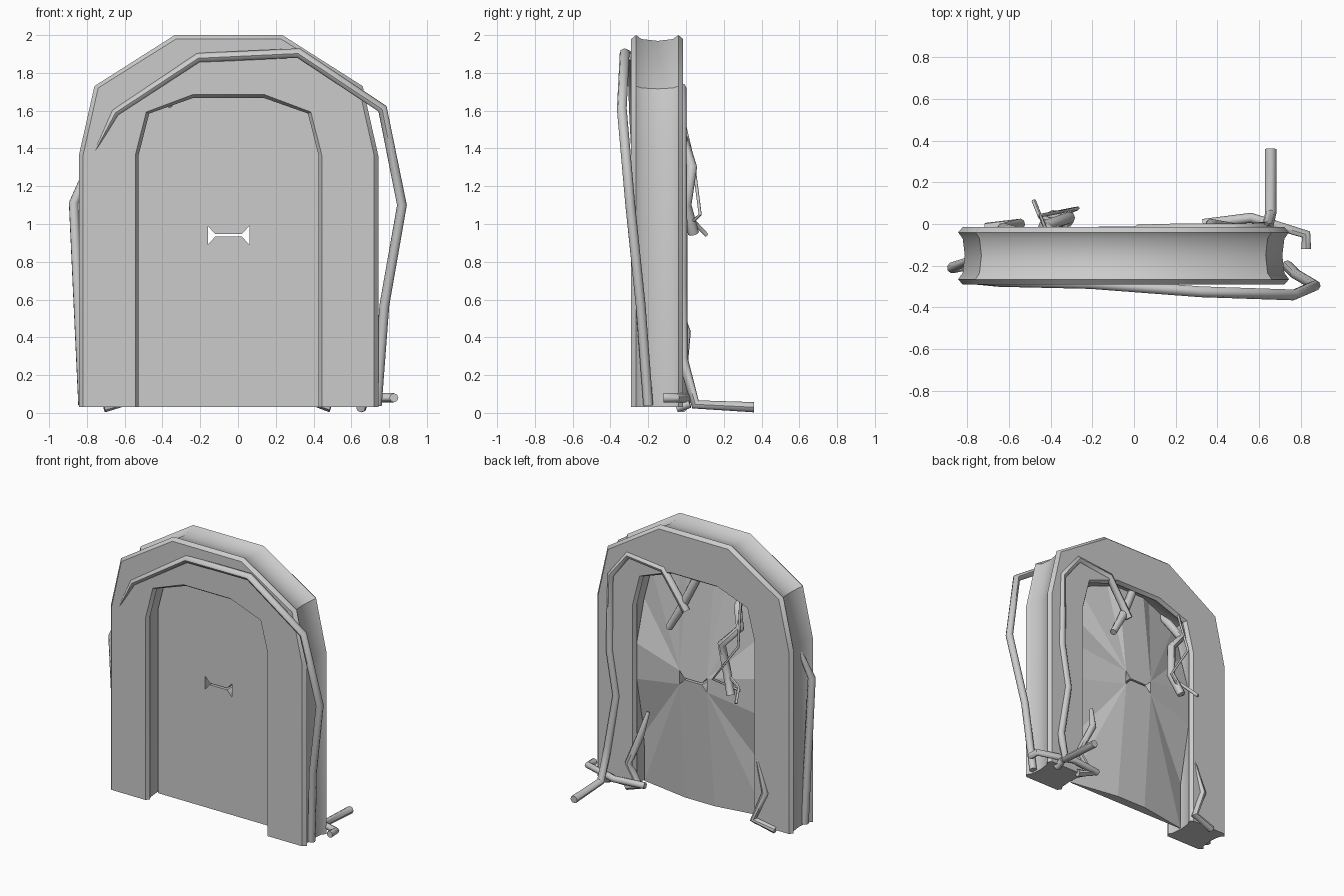
import bpy, bmesh, math
from mathutils import Vector

if "Cube" in bpy.data.objects:
    bpy.data.objects.remove(bpy.data.objects["Cube"])

FLOOR = 0.03
CX = -0.05                      # arch centre line


def smooth_object(ob, angle):
    bpy.ops.object.select_all(action='DESELECT')
    ob.select_set(True)
    bpy.context.view_layer.objects.active = ob
    if ob.type == 'CURVE':
        bpy.ops.object.convert(target='MESH')
    bpy.ops.object.shade_smooth_by_angle(angle=math.radians(angle))


def make_object(name, bm):
    bmesh.ops.remove_doubles(bm, verts=bm.verts, dist=0.0005)
    bmesh.ops.recalc_face_normals(bm, faces=bm.faces)
    me = bpy.data.meshes.new(name)
    bm.to_mesh(me)
    bm.free()
    ob = bpy.data.objects.new(name, me)
    bpy.context.collection.objects.link(ob)
    return ob


def mirrored(half):
    """Left half of an arch (offsets from the centre line) to a full outline."""
    return [Vector((CX - w, 0, z)) for w, z in half] + \
           [Vector((CX + w, 0, z)) for w, z in reversed(half)]


outer = mirrored([(0.793, FLOOR), (0.793, 1.36), (0.71, 1.73), (0.285, 2.0)])
inner = mirrored([(0.476, FLOOR), (0.476, 1.365), (0.42, 1.585), (0.185, 1.668)])

# Stone arch: grooved section swept along the outline
edge = [(-0.29, 0.022), (-0.265, 0), (-0.235, 0.022), (-0.15, 0.032),
        (-0.07, 0.022), (-0.04, 0), (-0.015, 0.022)]
bm = bmesh.new()
rings = []
for o, i in zip(outer, inner):
    d = (i - o).normalized()
    pts = [o + d * t + Vector((0, y, 0)) for y, t in edge]
    pts += [i - d * t * 0.8 + Vector((0, y, 0)) for y, t in reversed(edge)]
    rings.append([bm.verts.new(p) for p in pts])
n = len(rings[0])
for a, b in zip(rings, rings[1:]):
    for k in range(n):
        bm.faces.new((a[k], a[(k + 1) % n], b[(k + 1) % n], b[k]))
bm.faces.new(rings[0])
bm.faces.new(rings[-1])
smooth_object(make_object("stone_arch", bm), 35)

# Door: flat front with a slot, back with a raised cross and sunken corners
FRONT, VALLEY, HUB = -0.155, -0.145, -0.012
bm = bmesh.new()
W, ZC = 0.49, 0.94


def face(pts):
    bm.faces.new([bm.verts.new((CX + x, y, z)) for x, y, z in pts])


for s in (1, -1):
    # slot half: s=1 upper, s=-1 lower
    slot = [(0.11, ZC), (0.11, ZC + s * 0.05), (0.07, ZC + s * 0.006),
            (-0.07, ZC + s * 0.006), (-0.11, ZC + s * 0.05), (-0.11, ZC)]
    rim = [(-W, ZC), (-W, 1.37), (-0.43, 1.6), (-0.185, 1.685),
           (0.185, 1.685), (0.43, 1.6), (W, 1.37), (W, ZC)] if s > 0 else \
          [(-W, ZC), (-W, FLOOR), (W, FLOOR), (W, ZC)]
    face([(x, FRONT, z) for x, z in slot + rim])
    for (x0, z0), (x1, z1) in zip(slot, slot[1:]):
        face([(x0, FRONT, z0), (x1, FRONT, z1), (x1, HUB, z1), (x0, HUB, z0)])
    # vertical arm of the cross
    zr, bw, by = (1.685, 0.11, -0.09) if s > 0 else (FLOOR, 0.12, -0.09)
    face([(x, HUB, z) for x, z in slot[1:5]] + [(-bw, by, zr), (bw, by, zr)])
    face([(-bw, by, zr), (bw, by, zr), (bw, FRONT, zr), (-bw, FRONT, zr)])
    for m in (1, -1):
        hub = (m * 0.11, HUB, ZC + s * 0.05)
        side = (m * W, -0.06, ZC + s * 0.13)
        valley = (m * W, VALLEY, 1.37 if s > 0 else 0.38)
        rest = [(m * 0.43, VALLEY, 1.6), (m * 0.185, -0.12, 1.685)] if s > 0 \
            else [(m * W, -0.15, FLOOR)]
        chain = [valley] + rest + [(m * bw, by, zr)]
        # horizontal arm, its flank, then the facets towards the vertical arm
        face([hub, side, (m * W, -0.06, ZC), (m * 0.11, HUB, ZC)])
        face([hub, side, valley])
        for p, q in zip(chain, chain[1:]):
            face([hub, p, q])
        last = rest[-1]
        face([(m * bw, by, zr), (m * bw, FRONT, zr), (last[0], FRONT, last[2]), last])
make_object("door_panel", bm)


# Vines: tapered eight-sided tubes through a few points
def vine(name, radius, pts, taper_start=1.0, taper_end=1.0):
    cu = bpy.data.curves.new(name, 'CURVE')
    cu.dimensions = '3D'
    cu.bevel_depth = radius
    cu.bevel_resolution = 2
    cu.use_fill_caps = True
    sp = cu.splines.new('POLY')
    sp.points.add(len(pts) - 1)
    for p, co in zip(sp.points, pts):
        p.co = (*co, 1)
    sp.points[0].radius = taper_start
    sp.points[-1].radius = taper_end
    ob = bpy.data.objects.new(name, cu)
    bpy.context.collection.objects.link(ob)
    smooth_object(ob, 46)


vine("front_vine", 0.026, [(-0.76, -0.285, 1.38), (-0.65, -0.275, 1.59), (-0.21, -0.285, 1.88),
     (0.32, -0.325, 1.905), (0.765, -0.34, 1.61), (0.868, -0.295, 1.1),
     (0.775, -0.24, 0.57), (0.735, -0.2, 0.04)], 0.2)
vine("left_side_vine", 0.027, [(-0.79, -0.17, 1.32), (-0.87, -0.21, 1.11), (-0.82, -0.2, 0.04)], 0.5)
vine("back_tall_vine", 0.027, [(0.655, 0.36, 0.03), (0.655, 0.05, 0.045), (0.64, -0.015, 0.28),
     (0.575, -0.02, 0.67), (0.63, -0.02, 0.99), (0.62, -0.025, 1.54), (0.48, -0.025, 1.72),
     (0.2, -0.025, 1.69), (0.02, -0.03, 1.43)])
vine("inner_top_vine", 0.029, [(-0.04, -0.07, 1.67), (0.07, -0.04, 1.43), (0.16, -0.03, 1.27)], 1, 0.8)
vine("floor_vine", 0.024, [(0.33, 0.0, 0.08), (0.56, 0.03, 0.08), (0.825, -0.05, 0.08), (0.825, -0.12, 0.08)])
vine("hanging_vine", 0.029, [(-0.36, -0.16, 1.65), (-0.37, -0.07, 1.55), (-0.43, -0.01, 1.43),
     (-0.31, 0.03, 1.3), (-0.33, 0.0, 1.1), (-0.39, 0.04, 0.95)], 0.6)
vine("thin_vine_a", 0.009, [(-0.42, -0.03, 1.62), (-0.45, 0.04, 1.32), (-0.27, 0.075, 1.05), (-0.44, 0.0, 0.98)])
vine("thin_vine_b", 0.011, [(-0.33, 0.0, 1.08), (-0.45, 0.035, 1.02), (-0.48, 0.11, 0.94)])
vine("left_root", 0.026, [(-0.55, -0.03, 0.54), (-0.63, -0.02, 0.28), (-0.545, 0.0, 0.07), (-0.71, -0.02, 0.028)], 0.5)
vine("right_root", 0.026, [(0.34, -0.05, 0.6), (0.37, 0.0, 0.43), (0.48, -0.02, 0.2),
     (0.38, -0.01, 0.06), (0.49, -0.02, 0.028)], 0.5)
vine("corner_root", 0.024, [(0.655, 0.02, 0.05), (0.65, -0.05, 0.026)])
